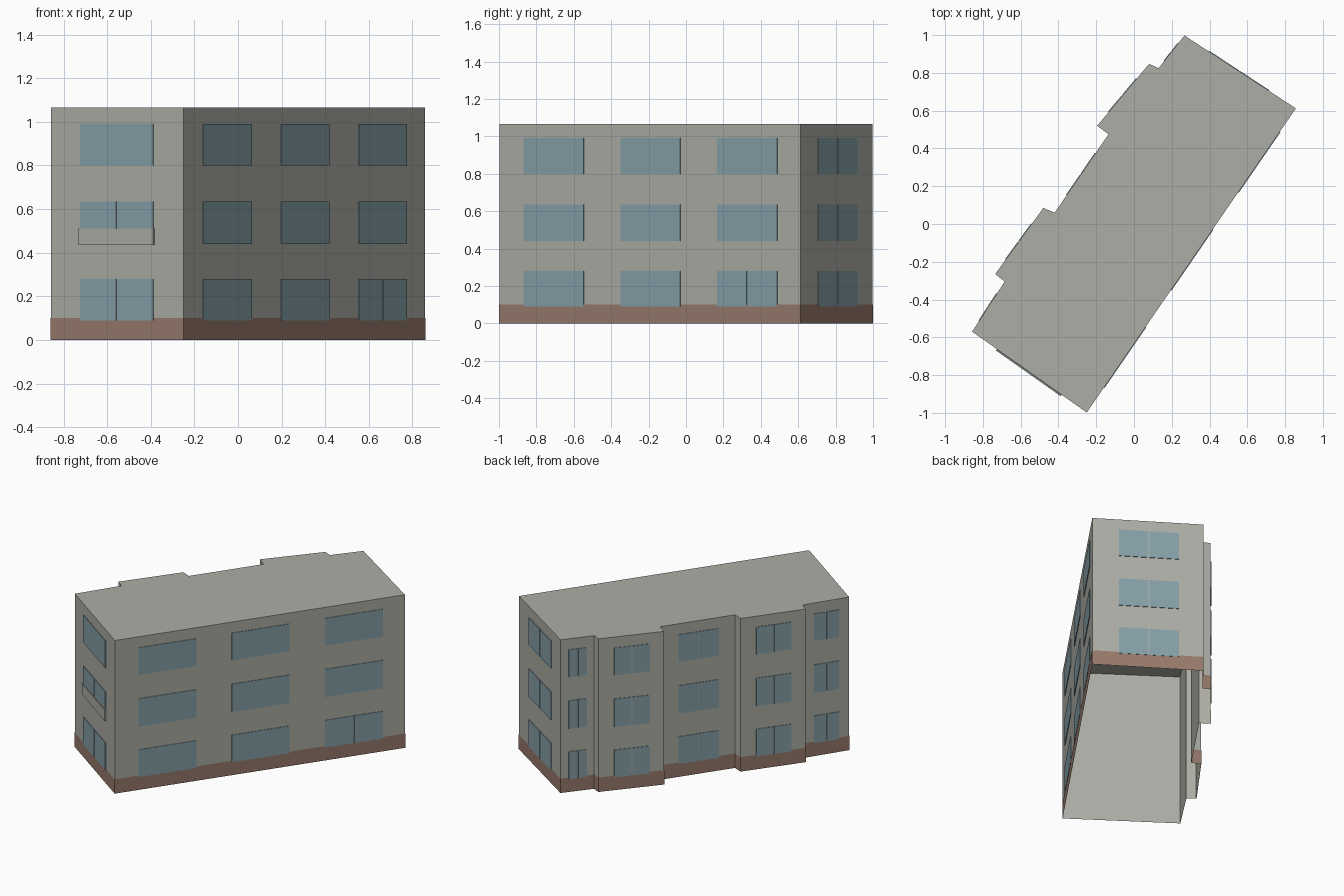
import bpy
import bmesh
from mathutils import Vector

cube = bpy.data.objects.get("Cube")
if cube:
    bpy.data.objects.remove(cube, do_unlink=True)

HEIGHT = 1.065
PLINTH = 0.10
FLOORS = [(0.09, 0.28), (0.44, 0.635), (0.80, 0.99)]

# Footprint, counter-clockwise from the front corner
OUTLINE = [Vector(p) for p in (
    (-0.25, -0.998), (0.857, 0.612), (0.267, 0.998), (0.13, 0.825),
    (0.08, 0.848), (-0.195, 0.52), (-0.135, 0.475), (-0.42, 0.06),
    (-0.48, 0.085), (-0.735, -0.265), (-0.685, -0.305), (-0.857, -0.57))]
COUNT = len(OUTLINE)


def material(name, colour):
    mat = bpy.data.materials.new(name)
    mat.use_nodes = True
    mat.diffuse_color = (*colour, 1)
    bsdf = mat.node_tree.nodes["Principled BSDF"]
    bsdf.inputs["Base Color"].default_value = (*colour, 1)
    bsdf.inputs["Roughness"].default_value = 0.9
    return mat


def finish(bm, name, mat):
    mesh = bpy.data.meshes.new(name)
    bm.to_mesh(mesh)
    bm.free()
    mesh.materials.append(mat)
    obj = bpy.data.objects.new(name, mesh)
    bpy.context.collection.objects.link(obj)
    return obj


def normal(i):
    d = (OUTLINE[(i + 1) % COUNT] - OUTLINE[i % COUNT]).normalized()
    return Vector((d.y, -d.x))


def band(bm, points, z0, z1):
    """Ring of wall faces; returns the upper vertices."""
    low = [bm.verts.new((p.x, p.y, z0)) for p in points]
    top = [bm.verts.new((p.x, p.y, z1)) for p in points]
    for i in range(len(points)):
        j = (i + 1) % len(points)
        bm.faces.new((low[i], low[j], top[j], top[i]))
    return top


def panel(bm, wall, t0, t1, z0, z1, depth):
    """Thin plate on a wall, spanning fractions t0 to t1 of its length."""
    a, b = OUTLINE[wall], OUTLINE[(wall + 1) % COUNT]
    out = normal(wall) * depth
    corners = [(t0, z0), (t1, z0), (t1, z1), (t0, z1)]
    back, front = [], []
    for t, z in corners:
        p = a.lerp(b, t)
        back.append(bm.verts.new((p.x, p.y, z)))
        front.append(bm.verts.new((p.x + out.x, p.y + out.y, z)))
    bm.faces.new(front)
    for i in range(4):
        j = (i + 1) % 4
        bm.faces.new((back[i], back[j], front[j], front[i]))


wall_grey = material("wall grey", (0.42, 0.42, 0.38))
brick_brown = material("plinth brown", (0.31, 0.195, 0.15))
glass_blue = material("window blue", (0.235, 0.35, 0.39))

# Hollow shell: walls and flat roof, open underneath
bm = bmesh.new()
bm.faces.new(band(bm, OUTLINE, 0, HEIGHT))
finish(bm, "building_shell", wall_grey)

# Plinth skin, mitred at the corners
ring = []
for i, p in enumerate(OUTLINE):
    n0, n1 = normal(i - 1 + COUNT), normal(i)
    ring.append(p + (n0 + n1) * 0.002 / (1 + n0.dot(n1)))
bm = bmesh.new()
band(bm, ring, 0, PLINTH)
finish(bm, "plinth", brick_brown)

# Windows: wall index, start, end, floors with a split pane
COLUMNS = [(0, 0.081, 0.281, ()), (0, 0.403, 0.602, ()), (0, 0.724, 0.923, (0,)),
           (11, 0.223, 0.775, (0, 1))]
COLUMNS += [(wall, 0.24, 0.78, (0, 1, 2)) for wall in (1, 2, 4, 6, 8, 10)]
bm = bmesh.new()
for wall, t0, t1, split in COLUMNS:
    length = (OUTLINE[(wall + 1) % COUNT] - OUTLINE[wall]).length
    gap = 0.0025 / length
    mid = (t0 + t1) / 2
    for level, (z0, z1) in enumerate(FLOORS):
        if level in split:
            panel(bm, wall, t0, mid - gap, z0, z1, 0.004)
            panel(bm, wall, mid + gap, t1, z0, z1, 0.004)
        else:
            panel(bm, wall, t0, t1, z0, z1, 0.004)
finish(bm, "windows", glass_blue)

# Low parapet across the middle window of the front end wall
bm = bmesh.new()
panel(bm, 11, 0.215, 0.78, 0.435, 0.51, 0.009)
finish(bm, "window_parapet", wall_grey)
